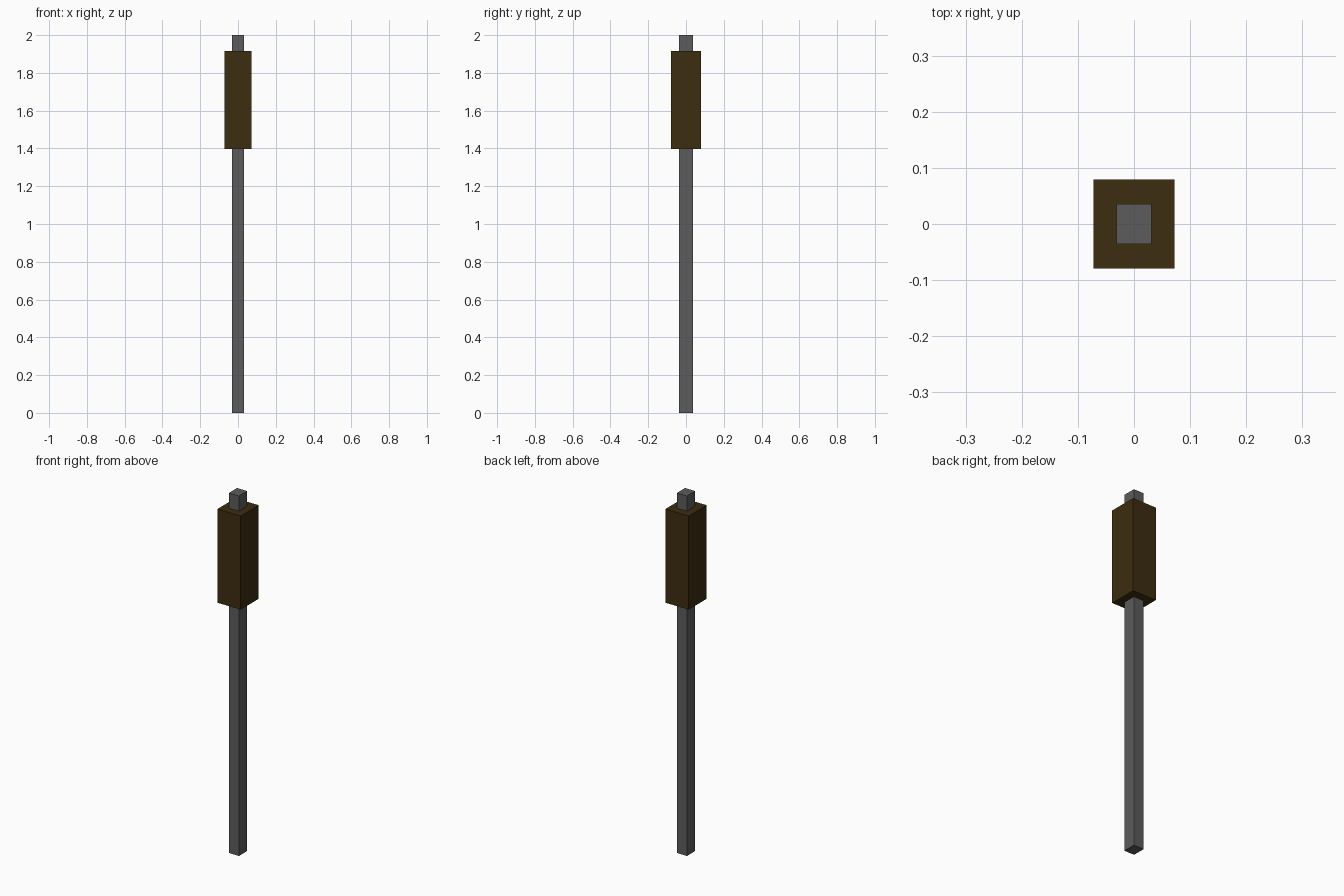
import bpy
import bmesh

if "Cube" in bpy.data.objects:
    bpy.data.objects.remove(bpy.data.objects["Cube"])


def material(name, color):
    m = bpy.data.materials.new(name)
    m.diffuse_color = (*color, 1)
    m.use_nodes = True
    m.node_tree.nodes["Principled BSDF"].inputs["Base Color"].default_value = m.diffuse_color
    return m


def box(name, size, z0, z1, mat):
    """Box centred on the z axis, spanning z0 to z1."""
    bm = bmesh.new()
    bmesh.ops.create_cube(bm, size=1)
    bmesh.ops.scale(bm, vec=(size[0], size[1], z1 - z0), verts=bm.verts)
    bmesh.ops.translate(bm, vec=(0, 0, (z0 + z1) / 2), verts=bm.verts)
    me = bpy.data.meshes.new(name)
    bm.to_mesh(me)
    bm.free()
    me.materials.append(mat)
    ob = bpy.data.objects.new(name, me)
    bpy.context.collection.objects.link(ob)
    return ob


grey = material("dark grey metal", (0.107, 0.107, 0.107))
brown = material("dark brown wood", (0.046, 0.026, 0.005))

# Full-length square rod
box("rod", (0.062, 0.072), 0, 2, grey)
# Thick block around the upper part of the rod
box("grip_block", (0.144, 0.158), 1.396, 1.916, brown)
